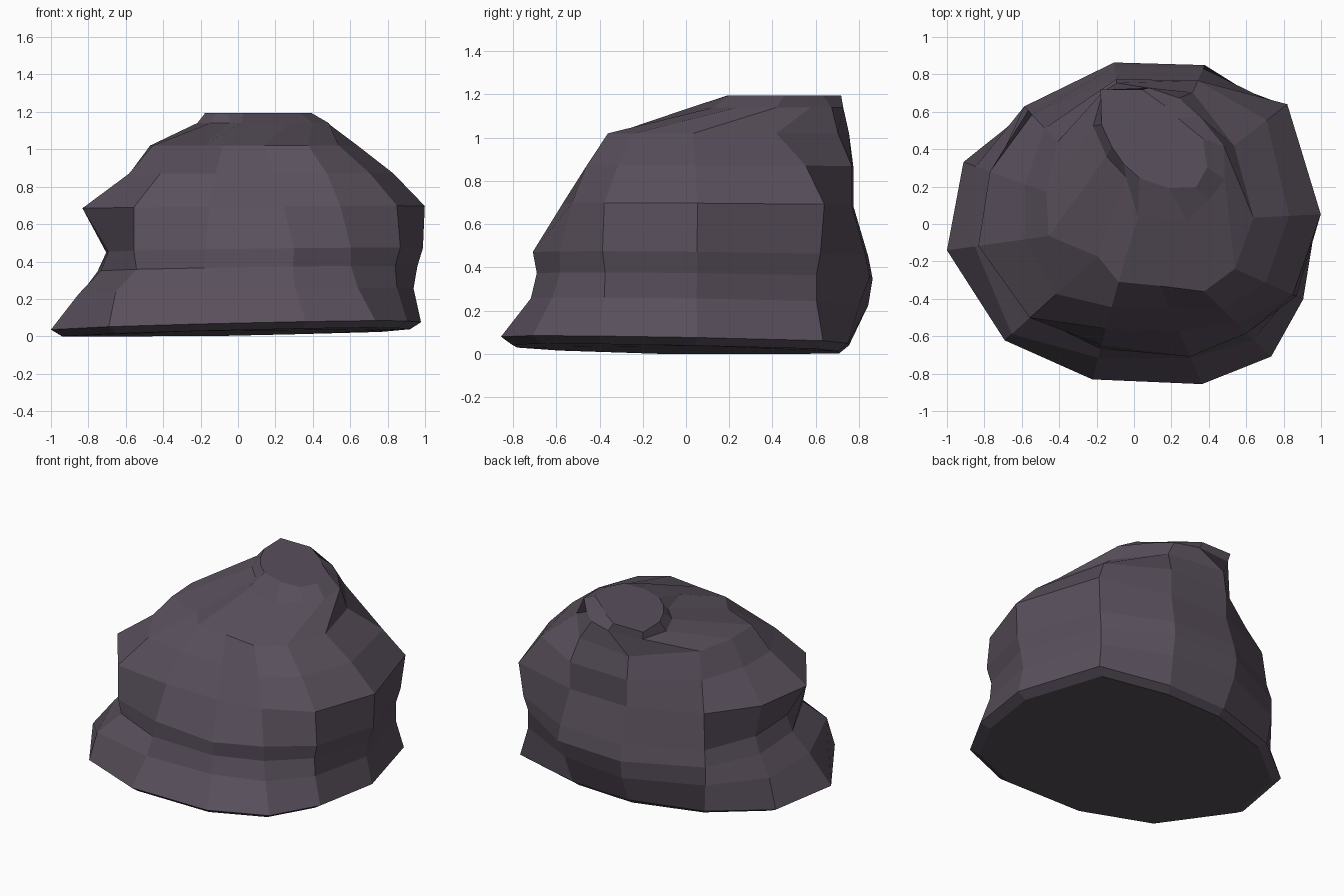
import bpy, bmesh
from math import radians, sin, cos

# Facet directions around the boulder (degrees from +x)
ANGLES = [3, 38, 66, 97, 133, 160, 188, 222, 255, 293, 316, 336]

# Foot outline: radii per direction
FOOT = [.98, 1.03, .82, .76, .83, .97, 1.01, .93, .86, .93, 1.02, .99]

# Horizontal cross-sections: height, centre x, centre y, radii per direction
SECTIONS = [
    (.018, 0, 0, [r * .94 for r in FOOT]),
    (.055, 0, 0, FOOT),
    (.24, 0, 0, [.94, .98, .88, .85, .86, .90, .86, .88, .74, .78, .89, .93]),
    (.36, 0, 0, [.96, .98, .93, .87, .86, .80, .74, .73, .69, .75, .84, .92]),
    (.46, 0, 0, [.99, 1.01, .91, .85, .83, .75, .70, .75, .67, .77, .84, .95]),
    (.69, 0, 0, [1.0, 1.04, .84, .78, .80, .82, .84, .75, .58, .62, .76, .93]),
    (.87, 0, 0, [.83, .90, .84, .78, .70, .62, .59, .56, .46, .48, .66, .77]),
    (1.02, 0, 0, [.64, .68, .77, .76, .60, .50, .46, .26, .32, .36, .52, .59]),
    (1.14, .12, .4, [.36, .29, .30, .33, .42, .36, .27, .22, .38, .41, .39, .40]),
    (1.195, .08, .44, [.29, .20, .21, .28, .38, .27, .20, .18, .20, .27, .35, .34]),
]

bm = bmesh.new()
rings = []
for h, cx, cy, radii in SECTIONS:
    ring = []
    for a, r in zip(ANGLES, radii):
        x, y = cx + r * cos(radians(a)), cy + r * sin(radians(a))
        # the foot of the boulder leans slightly to one side
        tilt = (.023 * x - .02 * y) * max(0, 1 - h)
        ring.append(bm.verts.new((x, y, max(0, h + tilt))))
    rings.append(ring)

# Sides
n = len(ANGLES)
for low, high in zip(rings, rings[1:]):
    for i in range(n):
        j = (i + 1) % n
        bm.faces.new((low[i], low[j], high[j], high[i]))

# Underside and flat crown
bm.faces.new(rings[0][::-1])
bm.faces.new(rings[-1])
bmesh.ops.recalc_face_normals(bm, faces=bm.faces)

mesh = bpy.data.meshes.new("boulder")
bm.to_mesh(mesh)
bm.free()
boulder = bpy.data.objects.new("boulder", mesh)
bpy.context.collection.objects.link(boulder)

# Dull purple-grey stone
stone = bpy.data.materials.new("stone")
stone.diffuse_color = (.1, .08, .107, 1)
mesh.materials.append(stone)
